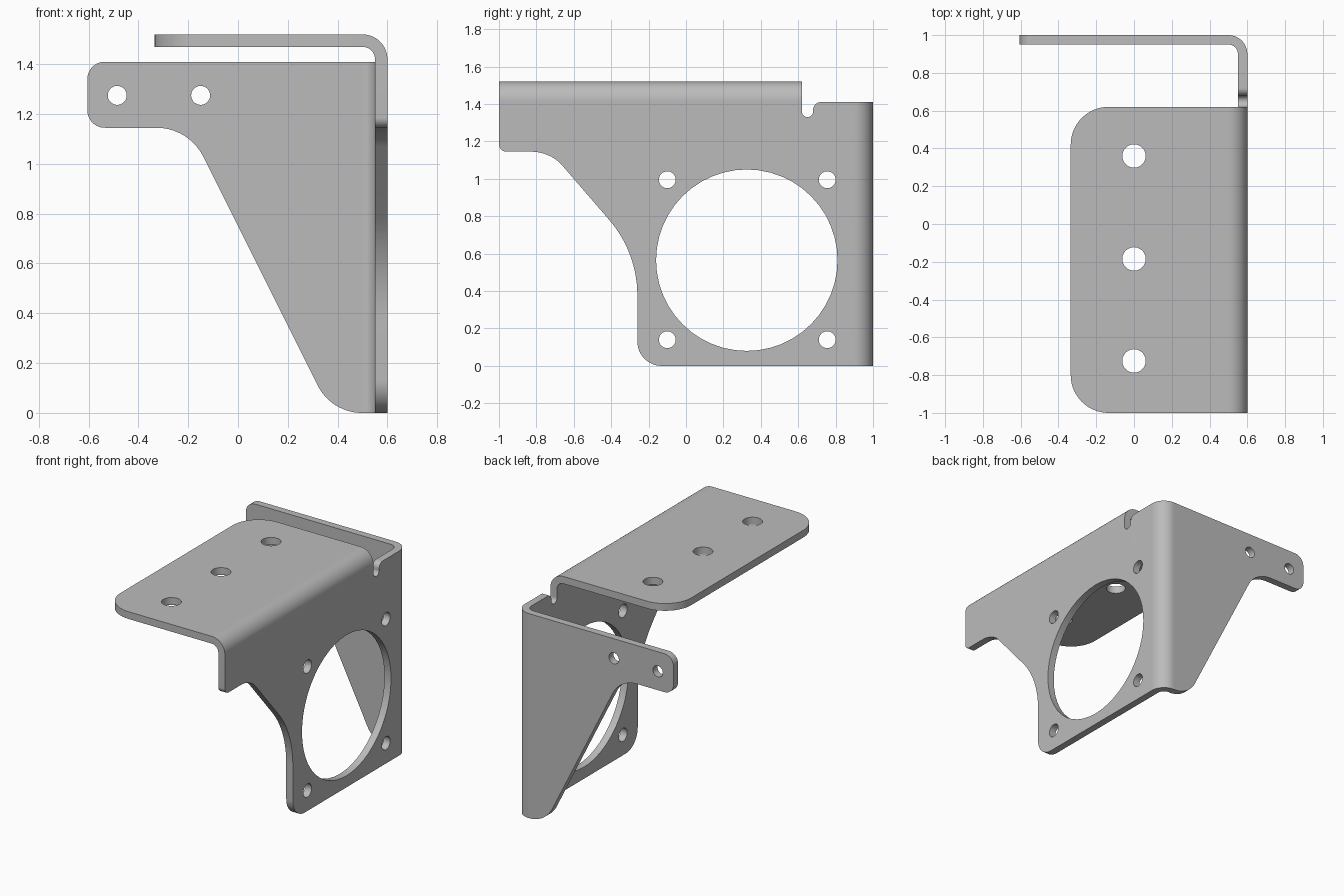
import bpy, bmesh
from math import pi, sin, cos, tan
from mathutils import Matrix, Vector

cube = bpy.data.objects.get("Cube")
if cube:
    bpy.data.objects.remove(cube)

T = 0.05          # sheet thickness
R = 0.1           # outer bend radius
X, Y, Z = Vector((1, 0, 0)), Vector((0, 1, 0)), Vector((0, 0, 1))

steel = bpy.data.materials.new("grey_steel")
steel.use_nodes = True
grey = (0.5, 0.5, 0.5, 1)
steel.diffuse_color = grey
steel.node_tree.nodes["Principled BSDF"].inputs["Base Color"].default_value = grey


def rounded(corners, steps=14):
    """Outline from (u, v, radius) corners, each filleted by an arc."""
    pts = []
    for i, (u, v, r) in enumerate(corners):
        p = Vector((u, v))
        if r == 0:
            pts.append(p)
            continue
        a = (Vector(corners[i - 1][:2]) - p).normalized()
        b = (Vector(corners[(i + 1) % len(corners)][:2]) - p).normalized()
        half = a.angle(b) / 2
        centre = p + (a + b).normalized() * r / sin(half)
        start = p + a * r / tan(half) - centre
        turn = start.angle_signed(p + b * r / tan(half) - centre)
        for k in range(steps + 1):
            pts.append(centre + Matrix.Rotation(-turn * k / steps, 2) @ start)
    return pts


def circle(u, v, r, n=48):
    return [Vector((u + r * cos(2 * pi * k / n), v + r * sin(2 * pi * k / n)))
            for k in range(n)]


def finish(name, mesh):
    mesh.materials.clear()
    mesh.materials.append(steel)
    obj = bpy.data.objects.new(name, mesh)
    bpy.context.collection.objects.link(obj)
    bpy.ops.object.select_all(action='DESELECT')
    obj.select_set(True)
    bpy.context.view_layer.objects.active = obj
    bpy.ops.object.shade_smooth_by_angle(angle=0.6)


def plate(name, outline, holes, u, v, middle):
    """Flat sheet with holes, laid in the u-v plane through middle."""
    curve = bpy.data.curves.new(name, 'CURVE')
    curve.dimensions = '2D'
    curve.fill_mode = 'BOTH'
    curve.extrude = T / 2
    for loop in [outline] + [circle(*h) for h in holes]:
        spline = curve.splines.new('POLY')
        spline.points.add(len(loop) - 1)
        for point, p in zip(spline.points, loop):
            point.co = (p.x, p.y, 0, 1)
        spline.use_cyclic_u = True
    temp = bpy.data.objects.new(name + "_outline", curve)
    mesh = bpy.data.meshes.new_from_object(temp)
    bpy.data.objects.remove(temp)
    frame = Matrix((u, v, u.cross(v))).transposed().to_4x4()
    mesh.transform(Matrix.Translation(middle) @ frame)
    bm = bmesh.new()
    bm.from_mesh(mesh)
    bmesh.ops.remove_doubles(bm, verts=bm.verts, dist=0.0001)
    bmesh.ops.recalc_face_normals(bm, faces=bm.faces)
    bm.to_mesh(mesh)
    bm.free()
    finish(name, mesh)


def bend(name, centre, side, length, steps=16):
    """Quarter bend from +x round to side, swept along length."""
    bm = bmesh.new()
    rows = []
    for k in range(steps + 1):
        a = pi / 2 * k / steps
        d = X * cos(a) + side * sin(a)
        inner, outer = centre + d * (R - T), centre + d * R
        rows.append([bm.verts.new(p) for p in
                     (inner, outer, outer + length, inner + length)])
    for p, q in zip(rows, rows[1:]):
        for j in range(4):
            n = (j + 1) % 4
            bm.faces.new((p[j], p[n], q[n], q[j]))
    bmesh.ops.recalc_face_normals(bm, faces=bm.faces)
    mesh = bpy.data.meshes.new(name)
    bm.to_mesh(mesh)
    bm.free()
    finish(name, mesh)


# Side plate with the large opening, four screw holes and relief slot
side_outline = rounded([
    (-1, 1.42, 0), (-1, 1.145, 0.04), (-0.725, 1.145, 0.22),
    (-0.26, 0.606, 0.62), (-0.26, 0, 0.13), (0.9, 0, 0), (0.9, 1.41, 0),
    (0.68, 1.41, 0.04), (0.68, 1.33, 0.0299), (0.62, 1.33, 0.0299),
    (0.62, 1.42, 0)])
screws = [(y, z, 0.045) for y in (-0.1, 0.755) for z in (0.14, 0.995)]
plate("side_plate", side_outline, [(0.325, 0.565, 0.485)] + screws,
      Y, Z, X * (0.6 - T / 2))

# Back plate: tapered gusset with a mounting arm
back_outline = rounded([
    (0.5, 0, 0), (0.5, 1.41, 0), (-0.605, 1.41, 0.07), (-0.605, 1.145, 0.07),
    (-0.1975, 1.145, 0.21), (0.375, 0, 0.2)])
plate("back_plate", back_outline, [(x, 1.275, 0.038) for x in (-0.485, -0.15)],
      X, Z, Y * (1 - T / 2))

# Top flange with three mounting holes
top_outline = rounded([
    (0.5, -1, 0), (0.5, 0.62, 0), (-0.335, 0.62, 0.2), (-0.335, -1, 0.2)])
plate("top_flange", top_outline, [(0, y, 0.062) for y in (-0.725, -0.185, 0.36)],
      X, Y, Z * (1.52 - T / 2))

# Bends joining the three sheets
bend("top_bend", Vector((0.5, -1, 1.42)), Z, Y * 1.62)
bend("back_bend", Vector((0.5, 0.9, 0)), Y, Z * 1.41)
